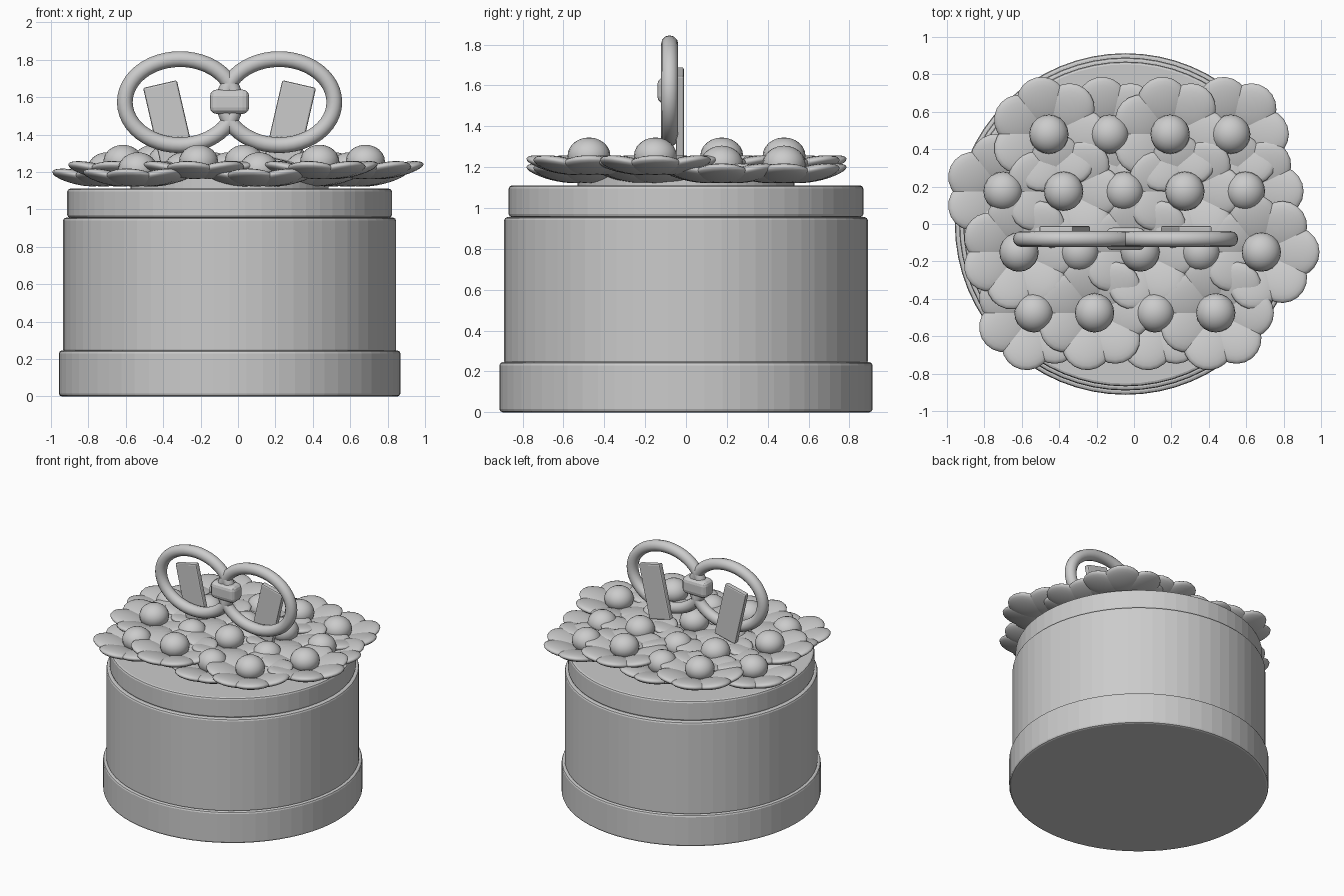
import bpy, bmesh, math
from mathutils import Matrix, Vector

if "Cube" in bpy.data.objects:
    bpy.data.objects.remove(bpy.data.objects["Cube"])

CX = -0.045  # axis of the round box


def finish(name, bm, smooth=True):
    mesh = bpy.data.meshes.new(name)
    bm.normal_update()
    bm.to_mesh(mesh)
    bm.free()
    for p in mesh.polygons:
        p.use_smooth = smooth
    ob = bpy.data.objects.new(name, mesh)
    bpy.context.collection.objects.link(ob)
    return ob


def bevel(ob, width, segments=2):
    mod = ob.modifiers.new("Bevel", "BEVEL")
    mod.width = width
    mod.segments = segments
    mod.limit_method = "ANGLE"
    mod.angle_limit = math.radians(40)


def drum(name, radius, z0, z1, width=0.015):
    bm = bmesh.new()
    bmesh.ops.create_cone(bm, cap_ends=True, segments=64, radius1=radius, radius2=radius,
                          depth=z1 - z0, matrix=Matrix.Translation((CX, 0, (z0 + z1) / 2)))
    bevel(finish(name, bm, False), width)


def block(name, size, loc, angle=0, width=0.01, segments=2):
    bm = bmesh.new()
    m = Matrix.Translation(loc) @ Matrix.Rotation(angle, 4, "Y") @ Matrix.Diagonal((*size, 1))
    bmesh.ops.create_cube(bm, size=1, matrix=m)
    bevel(finish(name, bm, False), width, segments)


def ellipsoid(bm, m, radii, u=20, v=12):
    bmesh.ops.create_uvsphere(bm, u_segments=u, v_segments=v, radius=1,
                              matrix=m @ Matrix.Diagonal((*radii, 1)))


# Round box
drum("base_band", 0.913, 0, 0.245)
drum("box_body", 0.89, 0.235, 0.955)
drum("lid", 0.868, 0.955, 1.11)
drum("flower_bed", 0.53, 1.10, 1.17, 0.005)

# Flower: ring of cupped petals around a domed centre
bm = bmesh.new()
for i in range(7):
    m = (Matrix.Rotation(i * math.tau / 7, 4, "Z") @ Matrix.Translation((0.175, 0, 0))
         @ Matrix.Rotation(math.radians(-14), 4, "Y"))
    ellipsoid(bm, m, (0.14, 0.135, 0.035))
ellipsoid(bm, Matrix.Translation((0, 0, 0.045)), (0.105, 0.105, 0.09))
flower = finish("flower", bm)

# Staggered rows of flowers at alternating heights: y, first x, count, first is high
rows = [(0.48, -0.455, 4, 1), (0.175, -0.70, 5, 0), (-0.15, -0.615, 5, 1), (-0.475, -0.535, 4, 0)]
first = True
for y, x0, count, high in rows:
    for i in range(count):
        ob = flower if first else flower.copy()
        if not first:
            bpy.context.collection.objects.link(ob)
        first = False
        ob.location = (x0 + i * 0.324, y, 1.21 if (i + high) % 2 else 1.17)

# Bow: oval loops and tails mirrored around a knot
for side, label in ((-1, "left"), (1, "right")):
    bm = bmesh.new()
    n, k, tube = 48, 12, 0.042
    rings = []
    for i in range(n):
        a = i * math.tau / n
        centre = Vector((CX + side * 0.265 + 0.295 * math.cos(a), -0.08, 1.573 + 0.23 * math.sin(a)))
        out = Vector((0.23 * math.cos(a), 0, 0.295 * math.sin(a))).normalized()
        rings.append([bm.verts.new(centre + tube * (math.cos(b) * out + Vector((0, math.sin(b), 0))))
                      for b in (j * math.tau / k for j in range(k))])
    for i in range(n):
        r, s = rings[i], rings[(i + 1) % n]
        for j in range(k):
            bm.faces.new((r[j], r[(j + 1) % k], s[(j + 1) % k], s[j]))
    bmesh.ops.recalc_face_normals(bm, faces=bm.faces)
    finish("bow_loop_" + label, bm)
    block("bow_tail_" + label, (0.185, 0.04, 0.42), (CX + side * 0.325, -0.03, 1.465),
          side * math.radians(13))
block("bow_knot", (0.21, 0.12, 0.13), (CX, -0.08, 1.575), 0, 0.035, 3)
